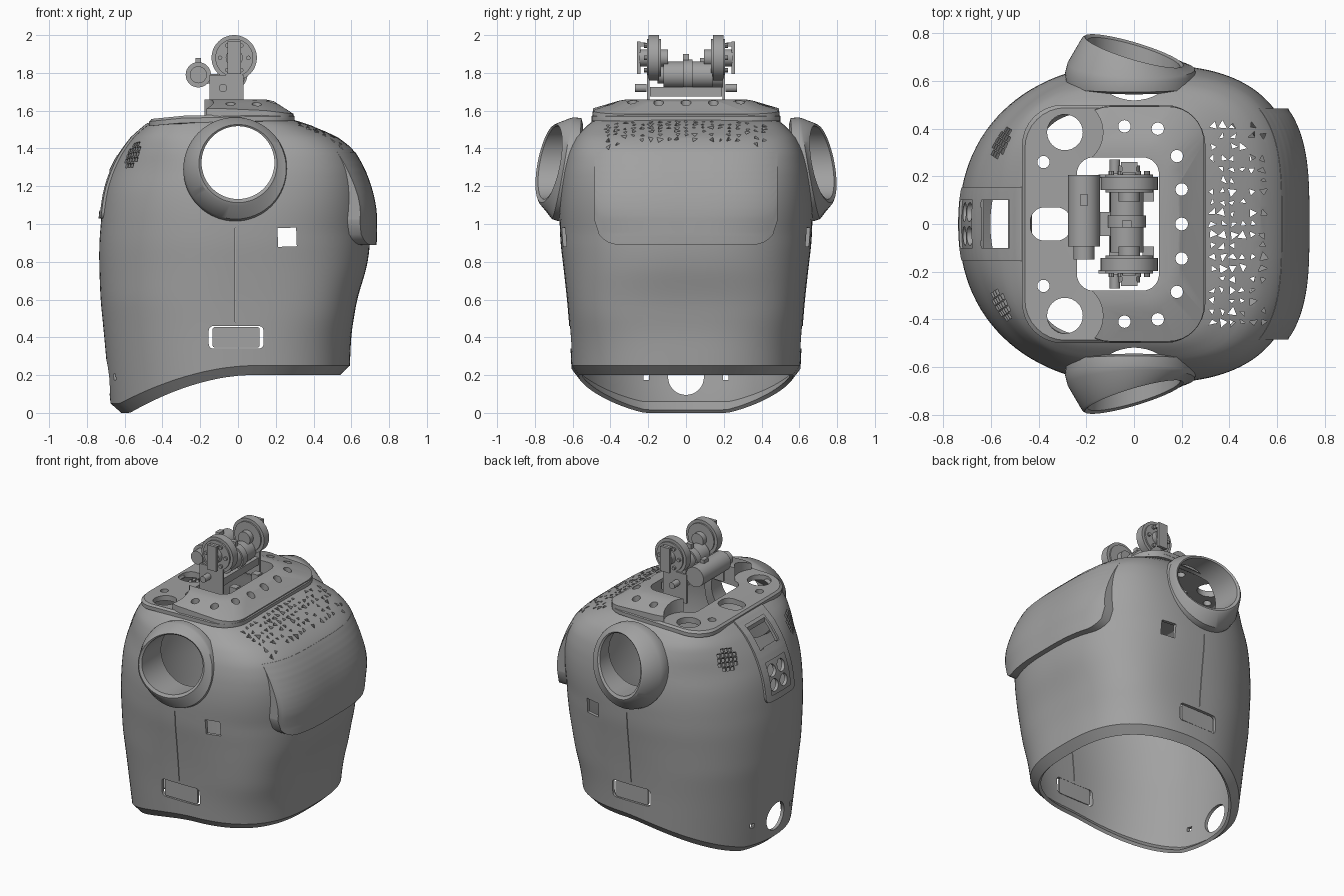
import bpy, bmesh, math, random
from mathutils import Matrix, Vector

random.seed(7)
if "Cube" in bpy.data.objects:
    bpy.data.objects.remove(bpy.data.objects["Cube"])

grey = bpy.data.materials.new("shell_grey")
grey.use_nodes = True
tone = (0.36, 0.36, 0.36, 1)
grey.diffuse_color = tone
grey.node_tree.nodes["Principled BSDF"].inputs["Base Color"].default_value = tone
parts = []


# ---------- helpers ----------
def finish(name, bm):
    me = bpy.data.meshes.new(name)
    bm.to_mesh(me)
    bm.free()
    me.materials.append(grey)
    ob = bpy.data.objects.new(name, me)
    bpy.context.scene.collection.objects.link(ob)
    parts.append(ob)
    return ob


def baked(ob):
    bpy.context.view_layer.update()
    dg = bpy.context.evaluated_depsgraph_get()
    return bpy.data.meshes.new_from_object(ob.evaluated_get(dg))


def cut(ob, bm):
    tool = finish("cutter", bm)
    parts.remove(tool)
    tool.hide_render = True
    mod = ob.modifiers.new("cut", 'BOOLEAN')
    mod.operation = 'DIFFERENCE'
    mod.object = tool
    # a solver that swallows the part is passed over for the next one
    result = ob.data
    for solver, own in (('EXACT', False), ('EXACT', True), ('MANIFOLD', False)):
        mod.solver = solver
        mod.use_self = own
        me = baked(ob)
        if len(me.polygons) > .5 * len(ob.data.polygons):
            result = me
            break
    ob.modifiers.clear()
    ob.data = result
    bpy.data.objects.remove(tool)


def loft(bm, rings, caps=True, wrap=False):
    rows = [[bm.verts.new(p) for p in r] for r in rings]
    n = len(rows[0])
    faces = []
    for a, b in list(zip(rows, rows[1:])) + ([(rows[-1], rows[0])] if wrap else []):
        for j in range(n):
            k = (j + 1) % n
            faces.append(bm.faces.new((a[j], a[k], b[k], b[j])))
    if caps:
        faces += [bm.faces.new(rows[0][::-1]), bm.faces.new(rows[-1])]
    if caps or wrap:
        bmesh.ops.recalc_face_normals(bm, faces=faces)


def rod(bm, loc, axis, r, depth, sides=32, squash=1.0, spin=0.0):
    m = (Matrix.Translation(loc) @ Vector(axis).to_track_quat('Z', 'Y').to_matrix().to_4x4()
         @ Matrix.Rotation(spin, 4, 'Z') @ Matrix.Diagonal((1, squash, 1, 1)))
    bmesh.ops.create_cone(bm, cap_ends=True, segments=sides, radius1=r, radius2=r, depth=depth, matrix=m)


def box(bm, loc, size):
    bmesh.ops.create_cube(bm, size=1, matrix=Matrix.Translation(loc) @ Matrix.Diagonal((*size, 1)))


def rrect(cx, cy, hx, hy, r, seg=8):
    pts = []
    for q, (sx, sy) in enumerate(((1, 1), (-1, 1), (-1, -1), (1, -1))):
        for i in range(seg + 1):
            a = (q + i / seg) * math.pi / 2
            pts.append((cx + sx * (hx - r) + r * math.cos(a), cy + sy * (hy - r) + r * math.sin(a)))
    return pts


# ---------- torso surface: height, back x, front x, half width ----------
TOP = 1.55
SECTIONS = [(0, -.67, .53, .59), (.2, -.69, .59, .605), (.42, -.71, .6, .615), (.6, -.728, .63, .63),
            (.78, -.735, .685, .65), (.9, -.735, .7, .665), (1.08, -.72, .7, .672), (1.2, -.7, .69, .665),
            (1.32, -.655, .66, .645), (1.42, -.59, .595, .61), (1.5, -.52, .46, .555), (1.55, -.44, .3, .485)]


def lerp_section(z):
    z = min(max(z, 0), TOP)
    for a, b in zip(SECTIONS, SECTIONS[1:]):
        if z <= b[0]:
            t = (z - a[0]) / (b[0] - a[0])
            return [p + (q - p) * t for p, q in zip(a[1:], b[1:])]


def section(z):
    w = min(.04, max(TOP - z, 0))
    b, f, h = [sum(v) / 3 for v in zip(*(lerp_section(z + d) for d in (-w, 0, w)))]
    lift = max(0, (z - 1.25) / .3) ** 2
    front = 2.7 + .8 * max(0, (z - .95) / .6) + .5 * math.exp(-((z - .55) / .2) ** 2)
    return (b + f) / 2, (f - b) / 2, h, front + .4 * lift, 2.2 + 1.5 * lift - .2 * max(0, 1 - z / .6)


def on_ring(z, a):
    cx, hx, hy, nf, nb = section(z)
    c, s = math.cos(a), math.sin(a)
    n = nf if c > 0 else nb
    return (cx + hx * math.copysign(abs(c) ** (2 / n), c), hy * math.copysign(abs(s) ** (2 / n), s))


def depth_at(y, z, side):
    cx, hx, hy, nf, nb = section(z)
    n = nf if side > 0 else nb
    return cx + side * hx * max(0, 1 - (abs(y) / hy) ** n) ** (1 / n)


def hem(x):
    return .2 - .2 * min(1, max(0, .05 - x) / .68) ** 1.7


# torso shell
SEG, ROWS = 112, 46
angles = [2 * math.pi * (j + .5) / SEG for j in range(SEG)]
low = [hem(on_ring(.1, a)[0]) for a in angles]
rings = [[(x * .92, y * .94, z) for (x, y), z in ((on_ring(z, a), z) for a, z in zip(angles, low))]]
for i in range(ROWS + 1):
    t = 1 - (1 - i / ROWS) ** 1.4
    ring = []
    for a, z0 in zip(angles, low):
        z = z0 + .05 + (TOP - z0 - .05) * t
        ring.append((*on_ring(z, a), z))
    rings.append(ring)
bm = bmesh.new()
loft(bm, rings, caps=False)
torso = finish("torso_shell", bm)
wall = torso.modifiers.new("thickness", 'SOLIDIFY')
wall.thickness = .022
wall.offset = -1
solid = baked(torso)
torso.modifiers.clear()
torso.data = solid

# torso openings: arms, side windows, slots and seam
bm = bmesh.new()
rod(bm, (0, 0, 1.325), (0, 1, 0), .2, 2, 48)
rod(bm, (.26, 0, .93), (0, 1, 0), .07, 2, 4, spin=.75)
loft(bm, [[(x, y, z) for x, z in rrect(-.01, .4, .145, .06, .025)] for y in (-1, 1)])
box(bm, (-.015, 0, .73), (.004, 2, .5))
cut(torso, bm)
# rear openings
bm = bmesh.new()
rod(bm, (-.7, 0, .19), (1, 0, 0), .095, .5)
box(bm, (-.58, 0, 1.5), (.1, .2, .4))
for s in (-1, 1):
    box(bm, (-.65, .21 * s, .19), (.4, .03, .03))
    for z in (1.12, 1.215):
        rod(bm, (-.7, .05 * s, z), (1, 0, 0), .04, .3, 20)
cut(torso, bm)
# round rear grilles
bm = bmesh.new()
for s in (-1, 1):
    out = Vector((-.6, .4 * s, .6)).normalized()
    u = out.cross((0, 0, 1)).normalized()
    v = out.cross(u)
    for i in range(-2, 3):
        for j in range(-2, 3):
            if i * i + j * j < 6:
                p = Vector((-.56, .345 * s, 1.37)) + u * i * .028 + v * j * .028
                rod(bm, p, out, .016, .16, 4, spin=.785)
cut(torso, bm)
# scattered shard vents on the upper chest, in two alternating sets
for odd in (0, 1):
    bm = bmesh.new()
    for i in range(6):
        for j in range(-9, 10):
            if (i + j) % 2 == odd and random.random() < .9 - .12 * abs(i - 2):
                at = (.33 + .042 * i + random.uniform(-.005, .005), .046 * j + random.uniform(-.005, .005), 1.5)
                rod(bm, at, (0, 0, 1), random.uniform(.014, .024), .5, 3, random.uniform(.5, 1), random.random() * 6)
    cut(torso, bm)


# ---------- raised panels that follow the torso ----------
def panel(name, side, half, z0, z1, r, lift, open_at):
    bm = bmesh.new()
    cols, rows, grid = 42, 62, []
    for i in range(cols + 1):
        y = half * max(-1, min(1, 2 * (i - 1) / (cols - 2) - 1))
        bend = max(0, abs(y) - half + r)
        start = z0 + r - math.sqrt(max(0, r * r - bend * bend))
        line = []
        for k in range(rows + 1):
            z = start + (z1 - start) * max(0, min(1, (k - 1) / (rows - 2)))
            edge = i in (0, cols) or k in (0, rows)
            off = -.01 if edge else lift(y, z)
            line.append(bm.verts.new((depth_at(y, z, side) + side * off, y, z)))
        grid.append(line)
    for a, b in zip(grid, grid[1:]):
        for k in range(rows):
            f = (a[k], b[k], b[k + 1], a[k + 1])
            if not open_at((a[k].co + b[k + 1].co) / 2):
                bm.faces.new(f if side > 0 else f[::-1])
    bmesh.ops.remove_doubles(bm, verts=bm.verts, dist=.0002)
    finish(name, bm)


def chest_lift(y, z):
    t = min(1, (1.38 - z) / .36)
    return (.036 + .03 * (y / .485) ** 2) * t * t * (3 - 2 * t)


panel("chest_panel", 1, .485, .89, 1.38, .13, chest_lift, lambda p: False)
panel("rear_strip", -1, .155, 1.03, 1.535, .03, lambda y, z: .014,
      lambda p: abs(p.y) < .1 and (-.64 < p.x < -.525 and p.z > 1.33 or 1.07 < p.z < 1.28))

# ---------- shoulder collars and side hatches ----------
for s, tag in ((1, "left"), (-1, "right")):
    def hoop(cx, cz, r, y0, kx, kz):
        pts = []
        for j in range(64):
            a = 2 * math.pi * j / 64
            x, z = cx + r * math.cos(a), cz + r * math.sin(a)
            pts.append((x, s * (y0 - kx * x - kz * (z - 1.3)), z))
        return pts
    bm = bmesh.new()
    loft(bm, [hoop(-.012, 1.29, .27, .572, 0, .07), hoop(-.015, 1.29, .275, .632, 0, .15),
              hoop(-.012, 1.293, .267, .66, .05, .18), hoop(0, 1.315, .218, .722, .28, .18),
              hoop(0, 1.32, .207, .73, .29, .18), hoop(0, 1.325, .193, .722, .29, .18),
              hoop(0, 1.325, .197, .56, 0, .07)], caps=False, wrap=True)
    finish(tag + "_shoulder_collar", bm)
    bm = bmesh.new()
    loft(bm, [[(x, s * y, z) for x, z in rrect(-.01, .4, .125, .055, .015)] for y in (.59, .605)])
    finish(tag + "_side_hatch", bm)


# ---------- neck plate: low flange and raised deck ----------
def flange_ring(inset, z):
    return [(x, y, z + .1 * min(0, x + .2)) for x, y in rrect(-.085, 0, .385 - inset, .5 - inset, .17)]


bm = bmesh.new()
loft(bm, [flange_ring(0, 1.545), flange_ring(0, 1.57), flange_ring(.012, 1.582)])
flange = finish("neck_flange", bm)
bm = bmesh.new()
loft(bm, [[(x, y, z - fall * max(0, x - .05)) for x, y in rrect(cx, 0, hx, hy, r)] for cx, hx, hy, r, z, fall in
          ((.022, .272, .495, .15, 1.56, 0), (.022, .272, .493, .15, 1.612, .12),
           (-.03, .22, .35, .12, 1.654, .03), (-.045, .19, .31, .11, 1.66, 0))])
deck = finish("neck_deck", bm)
bolts = [(-.04, .41), (.1, .4), (.18, .285), (.2, .145)]
for ob, back in ((flange, -.24), (deck, -.32)):
    bm = bmesh.new()
    loft(bm, [[(x, y, z) for x, y in rrect((back + .105) / 2, 0, (.105 - back) / 2, .28, .07)] for z in (1.4, 1.8)])
    rod(bm, (.2, 0, 1.6), (0, 0, 1), .027, .5, 16)
    for s in (-1, 1):
        for x, y in bolts:
            rod(bm, (x, s * y, 1.6), (0, 0, 1), .026, .5, 16)
    cut(ob, bm)
# rear corner holes in the flange, matching bowls in the deck
for ob, x, r in ((flange, -.29, .075), (deck, -.27, .14)):
    bm = bmesh.new()
    for s in (-1, 1):
        rod(bm, (x, .385 * s, 1.6), (0, 0, 1), r, .5)
        if ob is flange:
            rod(bm, (-.38, .26 * s, 1.6), (0, 0, 1), .026, .5, 16)
    if ob is flange:
        loft(bm, [[(x, y, z) for x, y in rrect(-.35, 0, .085, .07, .06)] for z in (1.4, 1.8)])
    cut(ob, bm)

# ---------- neck mechanism ----------
bm = bmesh.new()
rod(bm, (-.21, .055, 1.79), (0, 1, 0), .067, .3)
rod(bm, (-.21, -.12, 1.79), (0, 1, 0), .045, .06)
box(bm, (-.21, .1, 1.86), (.03, .05, .04))
finish("neck_motor", bm)

bm = bmesh.new()
for s in (-1, 1):
    for r, depth in ((.12, .055), (.1, .075), (.045, .15)):
        rod(bm, (-.02, .17 * s, 1.88), (0, 1, 0), r, depth, 48)
    for k in range(6):
        a = k * math.pi / 3
        rod(bm, (-.02 + .075 * math.cos(a), .212 * s, 1.88 + .075 * math.sin(a)), (0, 1, 0), .012, .02, 8)
finish("neck_wheels", bm)

bm = bmesh.new()
for s in (-1, 1):
    box(bm, (-.02, .25 * s, 1.88), (.07, .02, .17))
    box(bm, (-.02, .235 * s, 1.95), (.06, .04, .02))
    box(bm, (-.06, .2 * s, 1.69), (.18, .014, .2))
    rod(bm, (-.08, .24 * s, 1.72), (0, 1, 0), .022, .06, 12)
    box(bm, (.06, .12 * s, 1.63), (.05, .05, .05))
finish("neck_brackets", bm)

bm = bmesh.new()
rod(bm, (-.03, .01, 1.79), (0, 1, 0), .07, .26)
rod(bm, (-.03, .01, 1.79), (0, 1, 0), .08, .05)
box(bm, (-.04, 0, 1.7), (.13, .38, .05))
box(bm, (-.13, 0, 1.77), (.09, .1, .05))
box(bm, (-.03, 0, 1.88), (.04, .03, .04))
finish("neck_crossbeam", bm)

# ---------- shading ----------
bpy.ops.object.select_all(action='DESELECT')
for ob in parts:
    ob.select_set(True)
bpy.context.view_layer.objects.active = torso
bpy.ops.object.shade_smooth_by_angle(angle=math.radians(32))
